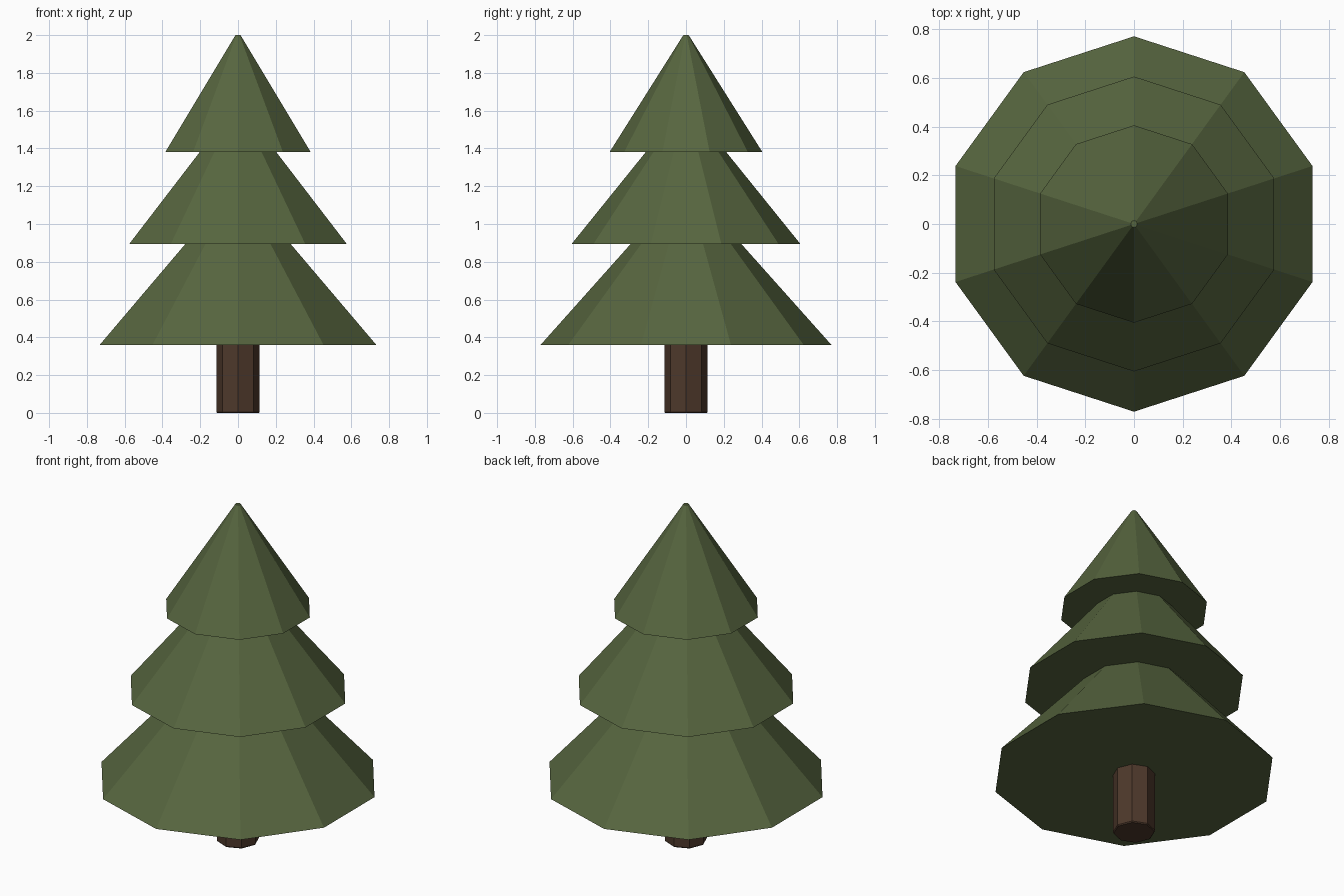
import bpy, bmesh
from math import sin, cos, tau

if "Cube" in bpy.data.objects:
    bpy.data.objects.remove(bpy.data.objects["Cube"])


def material(name, color):
    m = bpy.data.materials.new(name)
    m.diffuse_color = (*color, 1)
    m.use_nodes = True
    m.node_tree.nodes["Principled BSDF"].inputs["Base Color"].default_value = m.diffuse_color
    return m


def frustum(name, sides, rings, mat):
    """Closed flat-shaded solid from (radius, z) rings, one corner on the +y axis."""
    bm = bmesh.new()
    loops = [[bm.verts.new((r * sin(tau * i / sides), r * cos(tau * i / sides), z))
              for i in range(sides)] for r, z in rings]
    for a, b in zip(loops, loops[1:]):
        for i in range(sides):
            j = (i + 1) % sides
            bm.faces.new((a[i], a[j], b[j], b[i]))
    bm.faces.new(loops[0])
    bm.faces.new(loops[-1])
    bmesh.ops.recalc_face_normals(bm, faces=bm.faces)
    mesh = bpy.data.meshes.new(name)
    bm.to_mesh(mesh)
    bm.free()
    mesh.materials.append(mat)
    obj = bpy.data.objects.new(name, mesh)
    bpy.context.collection.objects.link(obj)


bark = material("bark", (0.075, 0.04, 0.024))
needles = material("needles", (0.095, 0.132, 0.05))

# Octagonal trunk, ending just inside the lowest tier
frustum("trunk", 8, [(0.11, 0), (0.115, 0.006), (0.115, 0.45)], bark)

# Three overlapping ten-sided foliage tiers
tiers = [("lower", 0.77, 0.36, 0.02, 1.20),
         ("middle", 0.605, 0.895, 0.02, 1.62),
         ("top", 0.405, 1.38, 0.014, 2.0)]
for label, r_base, z_base, r_tip, z_tip in tiers:
    frustum(label + "_foliage", 10, [(r_base, z_base), (r_tip, z_tip)], needles)
